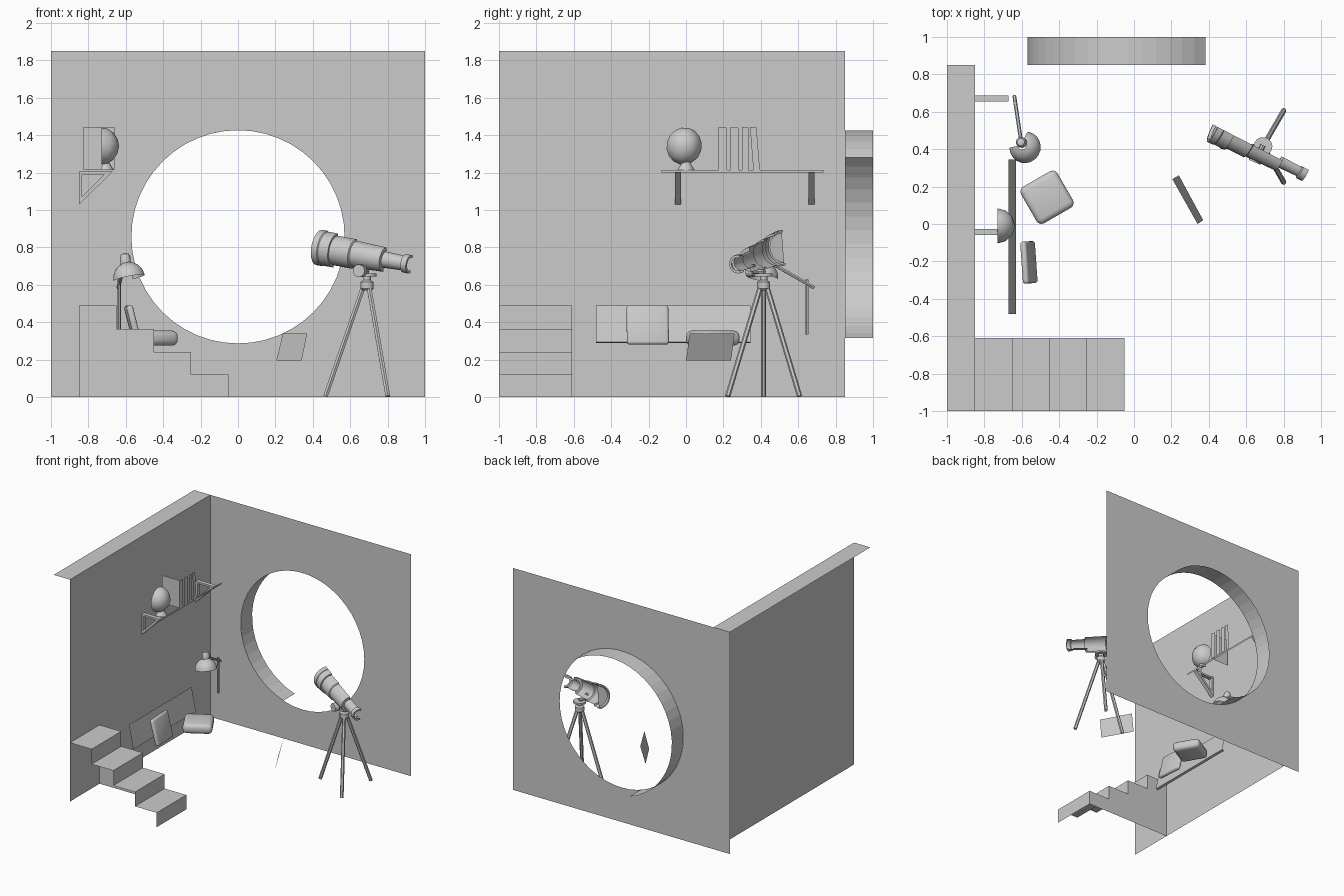
import bpy, bmesh
from math import sin, cos, pi, radians
from mathutils import Vector, Matrix

if "Cube" in bpy.data.objects:
    bpy.data.objects.remove(bpy.data.objects["Cube"])


def add(name, verts, faces, smooth=False):
    me = bpy.data.meshes.new(name)
    me.from_pydata([tuple(v) for v in verts], [], faces)
    me.update()
    ob = bpy.data.objects.new(name, me)
    bpy.context.collection.objects.link(ob)
    if smooth:
        bpy.ops.object.select_all(action='DESELECT')
        ob.select_set(True)
        bpy.context.view_layer.objects.active = ob
        bpy.ops.object.shade_smooth_by_angle(angle=radians(35))
    return ob


def quad(name, *pts):
    return add(name, pts, [tuple(range(len(pts)))])


def lathe(name, profile, start, direction, n=16, facing=None, limit=-0.1):
    """Revolve (radius, distance) pairs; optionally keep only the side facing a vector."""
    start, d = Vector(start), Vector(direction).normalized()
    q = d.to_track_quat('Z', 'Y')
    radial = lambda a: q @ Vector((cos(a), sin(a), 0))
    verts = [start + radial(2 * pi * i / n) * r + d * t for r, t in profile for i in range(n)]
    faces = []
    for i in range(n):
        if facing and radial(2 * pi * (i + .5) / n).dot(Vector(facing).normalized()) < limit:
            continue
        k = (i + 1) % n
        faces += [(j * n + i, j * n + k, (j + 1) * n + k, (j + 1) * n + i) for j in range(len(profile) - 1)]
    ob = add(name, verts, faces, True)
    bm = bmesh.new()
    bm.from_mesh(ob.data)
    bmesh.ops.delete(bm, geom=[v for v in bm.verts if not v.link_faces], context='VERTS')
    bmesh.ops.remove_doubles(bm, verts=bm.verts, dist=1e-5)
    bm.to_mesh(ob.data)
    bm.free()
    return ob


def bar(name, a, b, r, n=6):
    a, b = Vector(a), Vector(b)
    L = (b - a).length
    return lathe(name, [(0, 0), (r, 0), (r, L), (0, L)], a, b - a, n)


def cushion(name, loc, size, rot, bevel):
    bm = bmesh.new()
    bmesh.ops.create_cube(bm, size=1)
    bmesh.ops.scale(bm, vec=size, verts=bm.verts)
    bmesh.ops.bevel(bm, geom=bm.edges[:], offset=bevel, segments=3, profile=.5, affect='EDGES')
    bm.transform(Matrix.Translation(loc) @ rot)
    bm.verts.index_update()
    add(name, [v.co.copy() for v in bm.verts], [[v.index for v in f.verts] for f in bm.faces], True)
    bm.free()


# Back wall with round opening, and the window reveal behind it
CZ, R, N = .857, .57, 48
bm = bmesh.new()
for loop in ([(-1, 0), (1, 0), (1, 1.85), (-1, 1.85)],
             [(R * cos(2 * pi * i / N), CZ + R * sin(2 * pi * i / N)) for i in range(N)]):
    vs = [bm.verts.new((x, .85, z)) for x, z in loop]
    for i in range(len(vs)):
        bm.edges.new((vs[i - 1], vs[i]))
bmesh.ops.triangle_fill(bm, use_beauty=True, edges=bm.edges[:], normal=(0, -1, 0))
me = bpy.data.meshes.new("back_wall")
bm.to_mesh(me)
bm.free()
bpy.context.collection.objects.link(bpy.data.objects.new("back_wall", me))
M = 27
arc = [radians(48 + 204 * i / M) for i in range(M + 1)]
add("window_reveal", [(R * cos(a), y, CZ + R * sin(a)) for y in (.85, 1) for a in arc],
    [(i, i + 1, M + 2 + i, M + 1 + i) for i in range(M)])

# Left wall and its top strip
add("left_wall", [(-.85, -1, 0), (-.85, .85, 0), (-.85, .85, 1.85), (-.85, -1, 1.85),
                  (-1, .85, 1.85), (-1, -1, 1.85)], [(0, 1, 2, 3), (3, 2, 4, 5)])

# Steps: treads, risers and the inner side
prof = [(-.05, 0)]
for i, z in enumerate((.12, .24, .365, .49)):
    prof += [(-.05 - .2 * i, z), (-.25 - .2 * i, z)]
    if i < 3:
        continue
k = len(prof)
add("steps", [(x, y, z) for y in (-1, -.61) for x, z in prof] + [(-.85, -.61, 0)],
    [(i, i + 1, k + i + 1, k + i) for i in range(k - 1)] + [tuple(range(k, 2 * k + 1))])

# Bench back and cushions
quad("bench_back", (-.63, -.48, .295), (-.63, .345, .295), (-.67, .345, .49), (-.67, -.48, .49))
quad("bench_back_lip", (-.63, -.48, .295), (-.63, .345, .295), (-.65, .345, .29), (-.65, -.48, .29))
cushion("seat_cushion", (-.465, .143, .315), (.225, .225, .08), Matrix.Rotation(radians(30), 4, 'Z'), .03)
cushion("leaning_cushion", (-.562, -.205, .385), (.035, .225, .215),
        Matrix.Rotation(radians(4), 4, 'Z') @ Matrix.Rotation(radians(-14), 4, 'Y'), .015)

# Shelf edge and triangular brackets
quad("shelf_edge", (-.665, -.13, 1.2), (-.665, .735, 1.2), (-.665, .735, 1.215), (-.665, -.13, 1.215))
tri = [(-.85, 1.03), (-.67, 1.205), (-.85, 1.205), (-.833, 1.073), (-.715, 1.19), (-.833, 1.19)]
for n, y in (("front", -.06), ("rear", .655)):
    fs = []
    for i in range(3):
        j = (i + 1) % 3
        fs += [(i, j, 3 + j, 3 + i), (6 + i, 6 + j, 9 + j, 9 + i),
               (i, j, 6 + j, 6 + i), (3 + i, 3 + j, 9 + j, 9 + i)]
    add(n + "_bracket", [(x, yy, z) for yy in (y, y + .033) for x, z in tri], fs)

# Books: spines plus the exposed cover of the first
for i, (y0, y1, lean) in enumerate(((.175, .218, 0), (.238, .28, 0), (.3, .335, 0), (.36, .395, -.018))):
    quad(f"book_spine_{i + 1}", (-.66, y0, 1.215), (-.66, y1, 1.215),
         (-.66, y1 + lean, 1.44), (-.66, y0 + lean, 1.445))
quad("book_cover", (-.66, .175, 1.215), (-.825, .175, 1.215), (-.825, .175, 1.445), (-.66, .175, 1.445))

# Shelf ornament: half globe on a small foot
lathe("globe", [(.094 * sin(pi * i / 8), -.1 * cos(pi * i / 8)) for i in range(9)],
      (-.73, -.01, 1.342), (0, .25, 1), 12, (1, -.15, 0), .05)
lathe("globe_foot", [(.046, 0), (.03, .025), (.018, .05)], (-.71, 0, 1.215), (0, 0, 1), 12, (1, -.2, 0))

# Reading lamp
lathe("lamp_shade", [(.085 * cos(pi * i / 12), .085 * sin(pi * i / 12)) for i in range(6)],
      (-.582, .41, .637), (-.2, .12, 1), 20, (.6, -.8, 0), -.6)
lathe("lamp_cap", [(.028, 0), (.028, .04), (.02, .055), (0, .06)], (-.6, .435, .71), (-.1, .05, 1), 12)
bar("lamp_arm", (-.605, .45, .72), (-.64, .685, .585), .01)
bar("lamp_post", (-.635, .645, .335), (-.635, .645, .63), .01)

# Loose panel on the right
quad("leaning_panel", (.205, .24, .195), (.34, 0, .195), (.37, .02, .34), (.24, .26, .34))

# Telescope tube: the side facing the room
a, d = Vector((.435, .525, .80)), Vector((.485, -.25, -.09))
view = (-.46, -.89, .05)
lathe("telescope_hood", [(0, .015), (.08, .015), (.085, 0), (.096, 0), (.096, .035), (.092, .04), (.092, .1), (.08, .1)],
      a, d, 20, view)
lathe("telescope_tube", [(.08, .1), (.08, .215), (.072, .22), (.066, .4), (.044, .4)], a, d, 20, view)
lathe("eyepiece", [(.044, .4), (.04, .515), (.05, .52), (.05, .553), (.035, .553)], a, d, 16, view, -.45)

# Mount, knob and tripod
C = Vector((.69, .415, 0))
lathe("tripod_hub", [(.025, 0), (.035, .01), (.035, .045), (.02, .055), (.02, .075), (.05, .075), (.05, .09), (0, .09)],
      C + Vector((0, 0, .57)), (0, 0, 1), 14)
bar("mount_knob", (.645, .33, .675), (.66, .365, .675), .034, 14)
bar("knob_shaft", (.655, .36, .675), (.69, .42, .67), .014, 8)
for i in range(3):
    u = Vector((cos(radians(60 + 120 * i)), sin(radians(60 + 120 * i)), 0))
    bar(f"tripod_leg_{i + 1}", C + u * .02 + Vector((0, 0, .59)), C + u * .222 + Vector((0, 0, .005)), .014)
